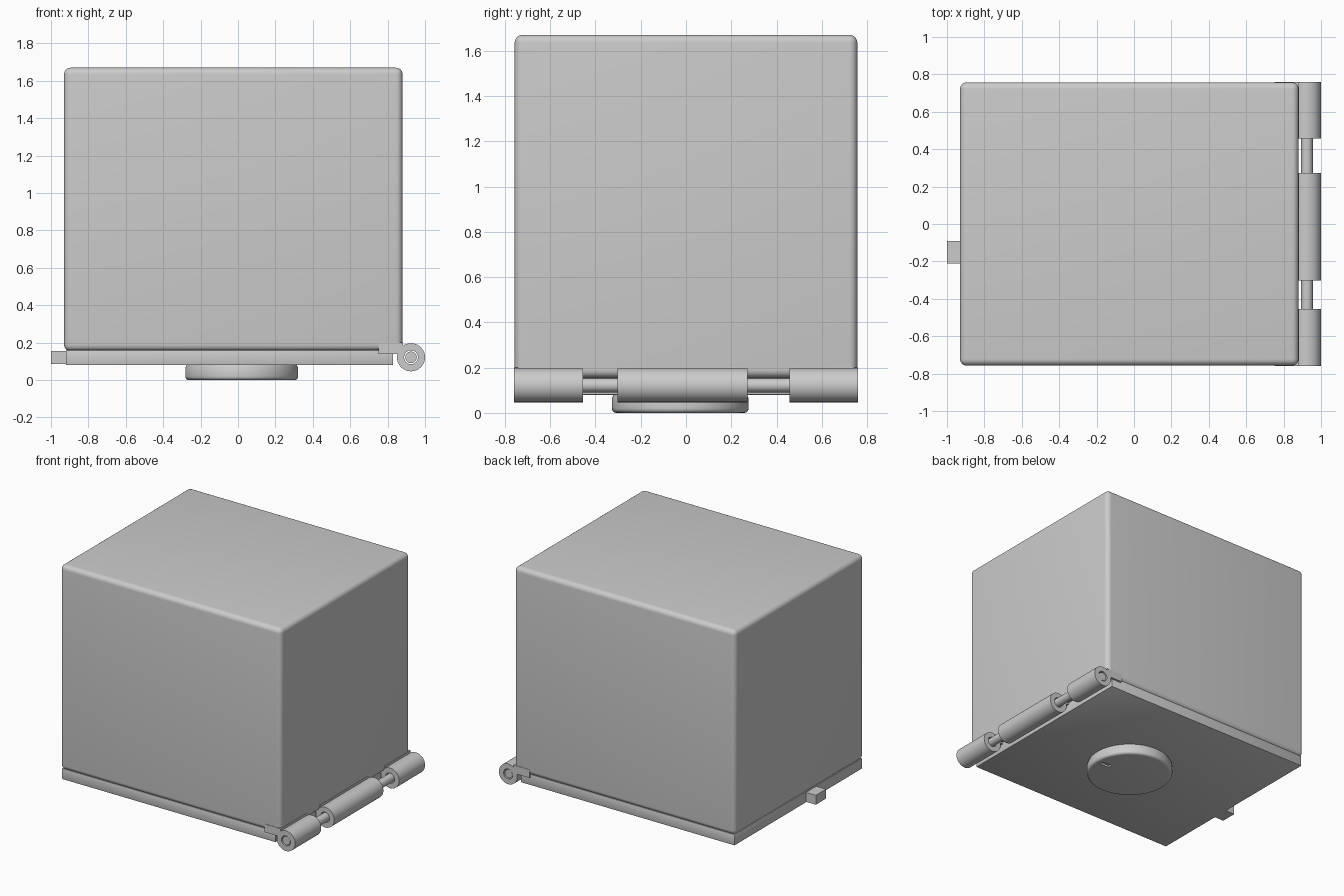
import bpy, bmesh, math
from mathutils import Matrix, Vector

if "Cube" in bpy.data.objects:
    bpy.data.objects.remove(bpy.data.objects["Cube"], do_unlink=True)

grey = bpy.data.materials.new("plain grey")
grey.use_nodes = True
GREY = (0.6, 0.6, 0.6, 1)
grey.diffuse_color = GREY
grey.node_tree.nodes["Principled BSDF"].inputs["Base Color"].default_value = GREY


def finish(name, bm, smooth=True):
    bmesh.ops.recalc_face_normals(bm, faces=bm.faces)
    mesh = bpy.data.meshes.new(name)
    bm.to_mesh(mesh)
    bm.free()
    mesh.materials.append(grey)
    ob = bpy.data.objects.new(name, mesh)
    bpy.context.collection.objects.link(ob)
    if smooth:
        bpy.ops.object.select_all(action="DESELECT")
        ob.select_set(True)
        bpy.context.view_layer.objects.active = ob
        bpy.ops.object.shade_smooth_by_angle(angle=math.radians(35))
    return ob


def box(name, lo, hi, radius=0, segments=6, smooth=True):
    lo, hi = Vector(lo), Vector(hi)
    bm = bmesh.new()
    bmesh.ops.create_cube(bm, size=1, matrix=Matrix.Translation((lo + hi) / 2)
                          @ Matrix.Diagonal((*(hi - lo), 1)))
    if radius:
        bmesh.ops.bevel(bm, geom=bm.edges[:], offset=radius, segments=segments,
                        profile=0.5, affect="EDGES")
    return finish(name, bm, smooth)


def lathe(name, profile, matrix, steps=64):
    """Spin (radius, height) points around local z."""
    bm = bmesh.new()
    verts = [bm.verts.new((r, 0, h)) for r, h in profile]
    edges = [bm.edges.new(pair) for pair in zip(verts, verts[1:])]
    bmesh.ops.spin(bm, geom=verts + edges, cent=(0, 0, 0), axis=(0, 0, 1),
                   angle=math.tau, steps=steps)
    bmesh.ops.remove_doubles(bm, verts=bm.verts, dist=1e-5)
    bm.transform(matrix)
    return finish(name, bm)


# Rounded body and the door plate under it
box("body", (-0.93, -0.757, 0.155), (0.88, 0.757, 1.67), 0.035)
box("door", (-0.92, -0.745, 0.08), (0.83, 0.745, 0.16), 0.004, 2)
box("latch_tab", (-1, -0.21, 0.085), (-0.9, -0.09, 0.155), smooth=False)

# Round dial with a softened lower rim and a small cut mark
R, soft = 0.302, 0.02
rim = [(R - soft + soft * math.sin(a), soft - soft * math.cos(a))
       for a in (math.pi / 2 * i / 6 for i in range(7))]
dial = lathe("dial", [(0, 0)] + rim + [(R, 0.065), (R - 0.01, 0.085), (0, 0.085)],
             Matrix.Translation((0.02, -0.025, 0)), 96)
cutter = box("dial_mark_cutter", (0.2, -0.04, -0.02), (0.28, -0.01, 0.015), smooth=False)
cutter.hide_render = True
cutter.hide_viewport = True
cut = dial.modifiers.new("mark", "BOOLEAN")
cut.operation = "DIFFERENCE"
cut.object = cutter

# Hinge: a pin running through three barrels, each with a leaf
HX, HZ, BARREL, BORE, PIN = 0.925, 0.122, 0.075, 0.037, 0.031
along_y = Matrix.Translation((HX, 0, HZ)) @ Matrix.Rotation(-math.pi / 2, 4, "X")
lathe("hinge_pin", [(0, -0.755), (PIN, -0.755), (PIN, 0.755), (0, 0.755)], along_y, 32)

for name, y0, y1 in (("front", -0.76, -0.455), ("middle", -0.303, 0.272),
                     ("back", 0.457, 0.76)):
    lathe(name + "_hinge_barrel",
          [(BORE, y0), (BARREL, y0), (BARREL, y1), (BORE, y1), (BORE, y0)], along_y)
    box(name + "_hinge_leaf", (0.75, y0, 0.14), (0.882, y1, 0.2), smooth=False)
